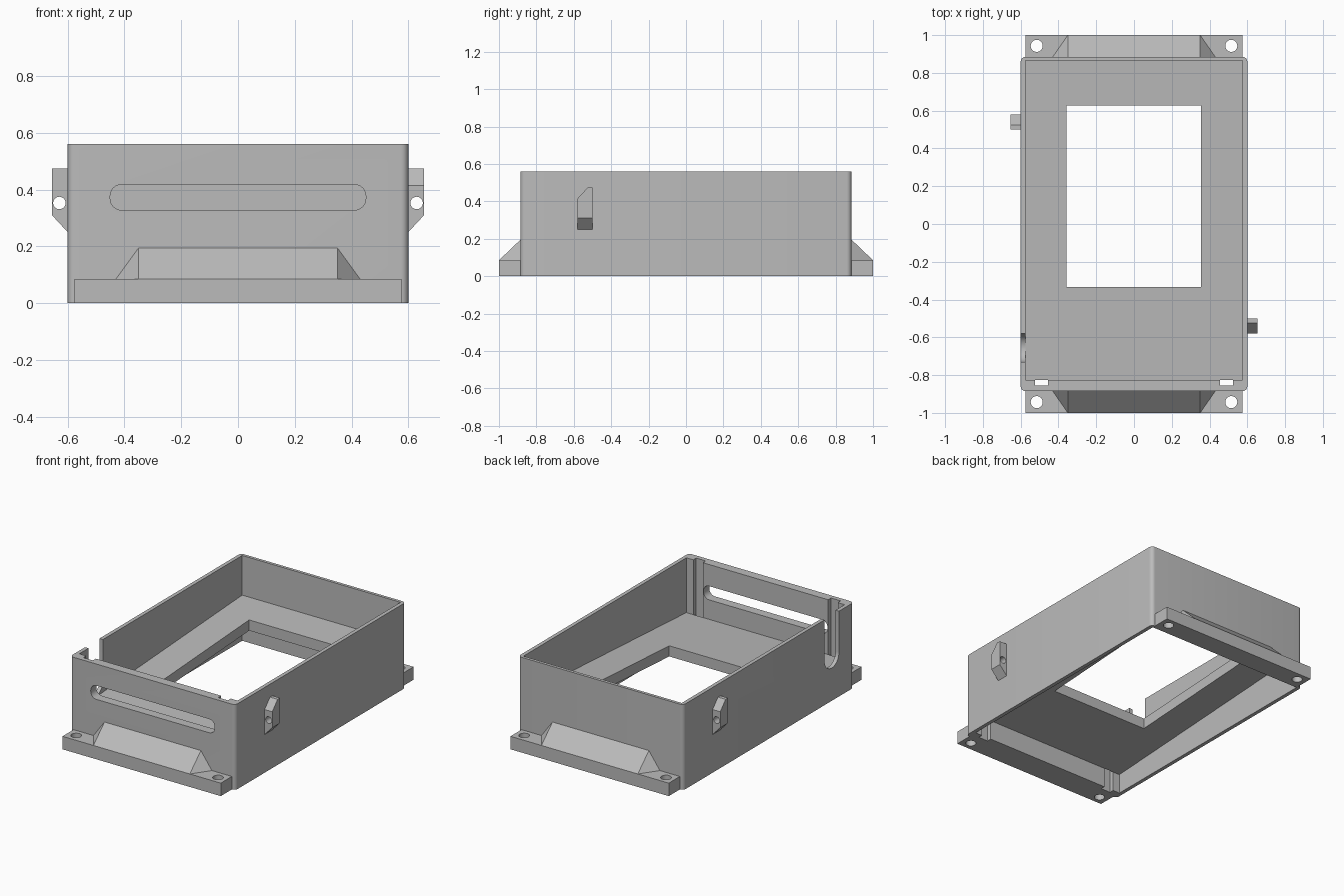
import bpy, bmesh
from math import pi, sin, cos
from mathutils import Matrix, Vector

cube = bpy.data.objects.get("Cube")
if cube:
    bpy.data.objects.remove(cube, do_unlink=True)

grey = bpy.data.materials.new("plain grey")
grey.use_nodes = True
grey.diffuse_color = (0.5, 0.5, 0.5, 1)
grey.node_tree.nodes["Principled BSDF"].inputs["Base Color"].default_value = (0.5, 0.5, 0.5, 1)
HALF_TURN = Matrix.Rotation(pi, 4, 'Z')


def finish(name, bm):
    bmesh.ops.recalc_face_normals(bm, faces=bm.faces)
    mesh = bpy.data.meshes.new(name)
    bm.to_mesh(mesh)
    bm.free()
    mesh.materials.append(grey)
    ob = bpy.data.objects.new(name, mesh)
    bpy.context.collection.objects.link(ob)
    return ob


def prism(name, outline, axis, lo, hi):
    """Extrude a 2D outline along an axis; the outline uses the other two axes in order."""
    def place(p, d):
        c = list(p)
        c.insert("xyz".index(axis), d)
        return c
    bm = bmesh.new()
    rings = [[bm.verts.new(place(p, d)) for p in outline] for d in (lo, hi)]
    for ring in rings:
        bm.faces.new(ring)
    n = len(outline)
    for i in range(n):
        j = (i + 1) % n
        bm.faces.new((rings[0][i], rings[0][j], rings[1][j], rings[1][i]))
    return finish(name, bm)


def rect(a0, a1, b0, b1):
    return [(a0, b0), (a1, b0), (a1, b1), (a0, b1)]


def rounded(a0, a1, b0, b1, r, steps=6):
    centres = [(a1 - r, b1 - r), (a0 + r, b1 - r), (a0 + r, b0 + r), (a1 - r, b0 + r)]
    return [(ca + r * cos((q + i / steps) * pi / 2), cb + r * sin((q + i / steps) * pi / 2))
            for q, (ca, cb) in enumerate(centres) for i in range(steps + 1)]


def circle(a, b, r, n=24):
    return [(a + r * cos(2 * pi * i / n), b + r * sin(2 * pi * i / n)) for i in range(n)]


def cut(ob, cutters):
    for c in cutters:
        m = ob.modifiers.new("cut", 'BOOLEAN')
        m.operation, m.solver, m.object = 'DIFFERENCE', 'EXACT', c
        c.hide_render = True
    dg = bpy.context.evaluated_depsgraph_get()
    mesh = bpy.data.meshes.new_from_object(ob.evaluated_get(dg))
    ob.modifiers.clear()
    ob.data = mesh
    for c in cutters:
        bpy.data.objects.remove(c, do_unlink=True)


def opposite(ob, name):
    twin = bpy.data.objects.new(name, ob.data.copy())
    twin.data.transform(HALF_TURN)
    bpy.context.collection.objects.link(twin)
    return twin


# Open case walls with vertical rounded corners
walls = prism("case_walls", rounded(-0.6, 0.6, -0.885, 0.885, 0.026), 'z', 0, 0.56)
cutters = [prism("cavity_cutter", rect(-0.575, 0.575, -0.825, 0.865), 'z', -0.1, 0.7)]
# Board grooves inside the front wall
for s in (-1, 1):
    x0, x1 = sorted((s * 0.455, s * 0.525))
    cutters.append(prism("groove_cutter", rect(x0, x1, -0.855, -0.8), 'z', -0.1, 0.7))
# Long rounded slot in the front wall
cutters.append(prism("slot_cutter", rounded(-0.45, 0.45, 0.328, 0.418, 0.04), 'y', -1, -0.7))
# U-shaped cable notch in the side wall
notch = [(-0.655 - 0.075 * cos(pi * i / 16), 0.29 - 0.075 * sin(pi * i / 16)) for i in range(17)]
cutters.append(prism("notch_cutter", notch + [(-0.58, 0.7), (-0.73, 0.7)], 'x', -0.7, -0.5))
cut(walls, cutters)

# Sloping inner panel with a rectangular window
panel = prism("sloping_panel", [(-0.825, 0.13), (0.87, 0.23), (0.87, 0.3), (-0.825, 0.2)],
              'x', -0.58, 0.58)
cut(panel, [prism("window_cutter", rect(-0.358, 0.355, -0.333, 0.627), 'z', -0.1, 0.7)])

# Mounting flanges with screw holes
flange = prism("front_flange", rect(-0.575, 0.575, -1, -0.875), 'z', 0, 0.085)
cut(flange, [prism("hole_cutter", circle(s * 0.515, -0.943, 0.032), 'z', -0.1, 0.2) for s in (-1, 1)])
back_flange = opposite(flange, "back_flange")

# Sloped braces above the flanges
bm = bmesh.new()
for s in (-1, 1):
    for p in ((0.35, -0.885, 0.195), (0.35, -1, 0.085), (0.43, -0.885, 0.085)):
        bm.verts.new((s * p[0], p[1], p[2]))
bmesh.ops.convex_hull(bm, input=bm.verts)
bmesh.ops.dissolve_limit(bm, angle_limit=0.01, verts=bm.verts, edges=bm.edges)
brace = finish("front_brace", bm)
back_brace = opposite(brace, "back_brace")

# Side tabs: tapered underneath, one upper corner bevelled, pierced along y
tab = prism("left_tab", [(0.59, 0.24), (0.655, 0.31), (0.655, 0.475), (0.59, 0.475)], 'y', -0.58, -0.5)
cut(tab, [prism("pin_cutter", circle(0.629, 0.353, 0.022), 'y', -0.7, -0.4),
          prism("bevel_cutter", [(-0.6, 0.393), (-0.503, 0.499), (-0.6, 0.499)], 'x', 0.5, 0.7)])
right_tab = opposite(tab, "right_tab")

# Smooth the rounded corners, keep edges crisp
bpy.ops.object.select_all(action='DESELECT')
for ob in (walls, panel, flange, back_flange, brace, back_brace, tab, right_tab):
    ob.select_set(True)
bpy.context.view_layer.objects.active = walls
bpy.ops.object.shade_smooth_by_angle(angle=pi / 6)
